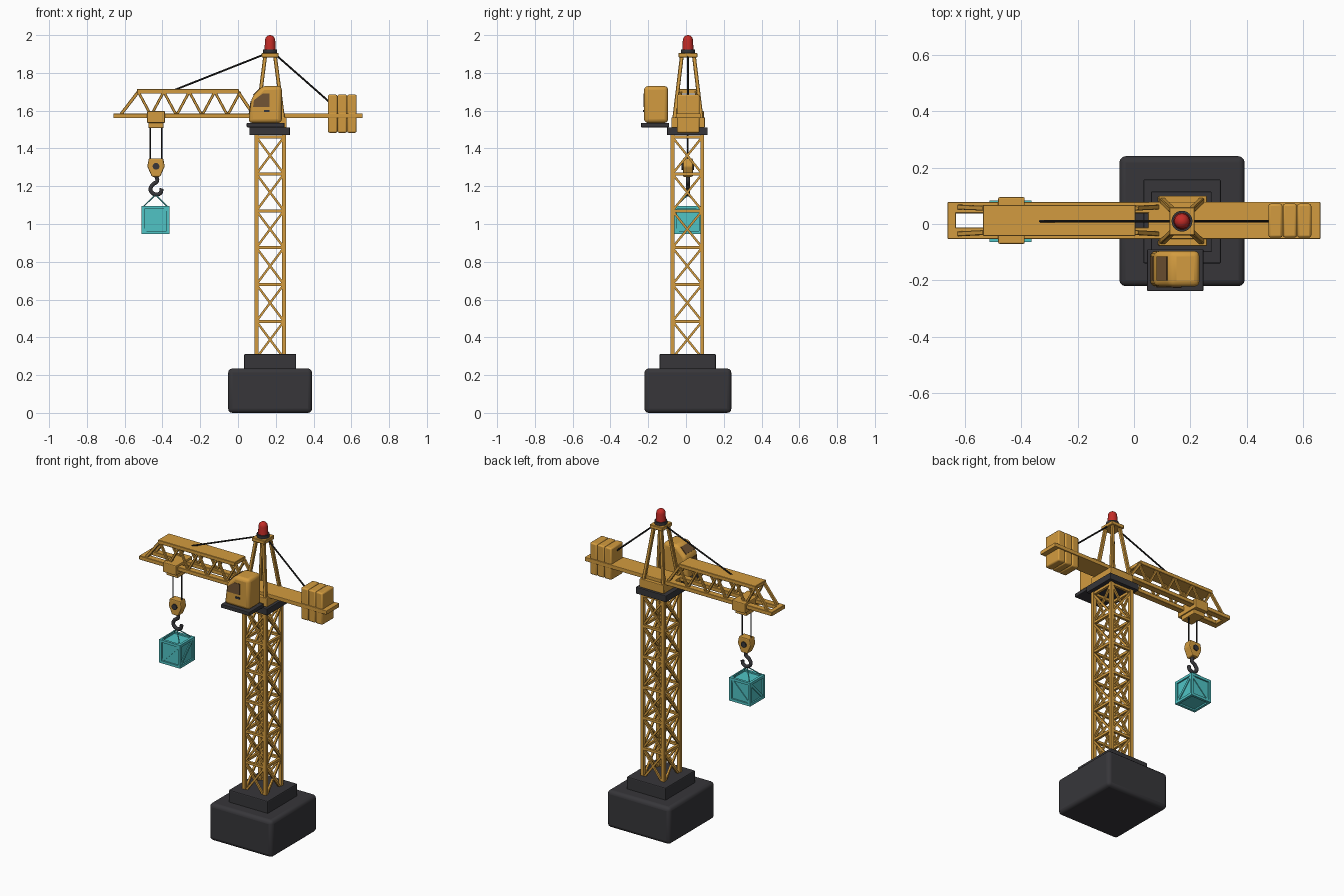
import bpy, bmesh, math
from mathutils import Vector, Matrix

if "Cube" in bpy.data.objects:
    bpy.data.objects.remove(bpy.data.objects["Cube"], do_unlink=True)


def material(name, rgb):
    m = bpy.data.materials.new(name)
    m.use_nodes = True
    m.diffuse_color = (*rgb, 1)
    m.node_tree.nodes["Principled BSDF"].inputs["Base Color"].default_value = (*rgb, 1)
    return m


YELLOW = material("crane yellow", (0.65, 0.33, 0.05))
DARK = material("dark grey", (0.038, 0.037, 0.042))
BLACK = material("cable black", (0.02, 0.019, 0.018))
GLASS = material("brown glass", (0.17, 0.09, 0.035))
TEAL = material("crate teal", (0.08, 0.55, 0.56))
RED = material("lamp red", (0.55, 0.025, 0.02))

CX, CY = 0.17, 0.01   # mast axis


class Part:
    """Collects simple solids into one named object."""

    def __init__(self, name, mat):
        self.name, self.mat, self.bm = name, mat, bmesh.new()

    def box(self, x, y, z):
        size = Vector((x[1] - x[0], y[1] - y[0], z[1] - z[0]))
        mid = Vector((sum(x), sum(y), sum(z))) / 2
        bmesh.ops.create_cube(self.bm, size=1, matrix=Matrix.Translation(mid) @ Matrix.Diagonal((*size, 1)))
        return self

    def beam(self, a, b, w, t=None, sides=4):
        a, b = Vector(a), Vector(b)
        d = (b - a).normalized()
        ref = Vector((0, 1, 0)) if abs(d.y) < 0.7 else Vector((1, 0, 0))
        u = (ref - d * ref.dot(d)).normalized()
        m = Matrix((u, d.cross(u), d)).transposed().to_4x4()
        m.translation = (a + b) / 2
        length = (b - a).length
        if sides == 4:
            bmesh.ops.create_cube(self.bm, size=1, matrix=m @ Matrix.Diagonal((w, t or w, length, 1)))
        else:
            bmesh.ops.create_cone(self.bm, cap_ends=True, segments=sides, radius1=w / 2,
                                  radius2=w / 2, depth=length, matrix=m)
        return self

    def prism(self, profile, y0, y1):
        f = self.bm.faces.new([self.bm.verts.new((x, y0, z)) for x, z in profile])
        new = bmesh.ops.extrude_face_region(self.bm, geom=[f])["geom"]
        bmesh.ops.translate(self.bm, vec=(0, y1 - y0, 0),
                            verts=[v for v in new if isinstance(v, bmesh.types.BMVert)])
        return self

    def lathe(self, profile, center, steps=24):
        vs = [self.bm.verts.new((center[0] + r, center[1], z)) for r, z in profile]
        es = [self.bm.edges.new(p) for p in zip(vs, vs[1:])]
        bmesh.ops.spin(self.bm, geom=vs + es, cent=(*center, 0), axis=(0, 0, 1),
                       angle=math.tau, steps=steps)
        bmesh.ops.remove_doubles(self.bm, verts=self.bm.verts, dist=0.0003)
        return self

    def finish(self, bevel=0.0, segments=2, smooth=False):
        bmesh.ops.recalc_face_normals(self.bm, faces=self.bm.faces)
        mesh = bpy.data.meshes.new(self.name)
        self.bm.to_mesh(mesh)
        self.bm.free()
        mesh.materials.append(self.mat)
        ob = bpy.data.objects.new(self.name, mesh)
        bpy.context.collection.objects.link(ob)
        if bevel:
            mod = ob.modifiers.new("Bevel", "BEVEL")
            mod.width, mod.segments = bevel, segments
        if smooth:
            bpy.ops.object.select_all(action="DESELECT")
            ob.select_set(True)
            bpy.context.view_layer.objects.active = ob
            bpy.ops.object.shade_smooth_by_angle(angle=math.radians(40))
        return ob


# Concrete base
Part("base_block", DARK).box((-0.052, 0.392), (-0.22, 0.24), (0, 0.235)).finish(0.022, 3, True)
Part("base_step", DARK).box((0.033, 0.308), (-0.14, 0.158), (0.22, 0.312)).finish(0.006)

# Lattice mast: four legs, rungs and crossed braces on every side
mast = Part("mast", YELLOW)
HALF, BOTTOM, BAY, BAYS = 0.073, 0.29, 0.195, 6
corners = [(CX + sx * HALF, CY - 0.003 + sy * (HALF + 0.006)) for sx, sy in ((-1, -1), (1, -1), (1, 1), (-1, 1))]
for i, a in enumerate(corners):
    b = corners[(i + 1) % 4]
    mast.beam((*a, 0.3), (*a, 1.48), 0.021)
    for k in range(BAYS):
        z0, z1 = BOTTOM + k * BAY, BOTTOM + (k + 1) * BAY
        mast.beam((*a, z1), (*b, z1), 0.016)
        mast.beam((*a, z0), (*b, z1), 0.012)
        mast.beam((*b, z0), (*a, z1), 0.012)
mast.finish()

# Slewing platform and cab floor
Part("slewing_ring", DARK).box((0.06, 0.275), (-0.1, 0.115), (1.47, 1.512)).finish(0.004)
Part("turntable", YELLOW).box((0.088, 0.258), (-0.078, 0.1), (1.51, 1.565)).finish(0.004)
Part("cab_floor", DARK).box((0.046, 0.246), (-0.238, -0.09), (1.512, 1.536)).finish(0.004)

# Operator cab with window plates and a door handle
cab = [(0.055, 1.535), (0.232, 1.535), (0.232, 1.73), (0.13, 1.73), (0.072, 1.67)]
Part("cab", YELLOW).prism(cab, -0.222, -0.095).finish(0.02, 3, True)
side_window = [(0.08, 1.62), (0.168, 1.62), (0.168, 1.69), (0.13, 1.69), (0.084, 1.655)]
windows = Part("cab_windows", GLASS).prism(side_window, -0.225, -0.218)
windows.beam((0.082, -0.158, 1.682), (0.118, -0.158, 1.719), 0.085, 0.007)
windows.beam((0.06, -0.158, 1.585), (0.07, -0.158, 1.65), 0.085, 0.007)
windows.finish()
Part("door_handle", DARK).box((0.138, 0.168), (-0.227, -0.22), (1.592, 1.604)).finish()

# Jib: two rails, tip bar, top plate and zigzag sides
Y0, Y1 = -0.053, 0.078
jib = Part("jib", YELLOW)
jib.box((-0.66, 0.1), (Y0, Y0 + 0.04), (1.56, 1.585))
jib.box((-0.66, 0.1), (Y1 - 0.04, Y1), (1.56, 1.585))
jib.box((-0.66, -0.63), (Y0, Y1), (1.56, 1.585))
jib.box((-0.535, 0.005), (-0.042, 0.068), (1.69, 1.714))
STEP = 0.135
for low, high in ((Y0 + 0.018, -0.03), (Y1 - 0.018, 0.056)):
    jib.beam((-0.62, low, 1.58), (-0.528, high, 1.7), 0.017)
    for k in range(4):
        x = -0.528 + k * STEP
        jib.beam((x, high, 1.7), (x + STEP / 2, low, 1.575), 0.014)
        jib.beam((x + STEP / 2, low, 1.575), (x + STEP, high, 1.7), 0.014)
    jib.beam((0, high, 1.7), (0.085, low, 1.575), 0.017)
jib.finish(0.002, 1)

# Counter jib and its three weights
Part("counter_jib", YELLOW).box((0.05, 0.66), (Y0, Y1), (1.56, 1.585)).finish(0.003)
for k in range(3):
    x = 0.476 + k * 0.051
    Part(f"counterweight_{k + 1}", YELLOW).box((x, x + 0.05), (-0.048, 0.072), (1.483, 1.685)).finish(0.008, 2, True)

# Tower head: four leaning legs, cap plate, lamp socket and lamp
head = Part("tower_head", YELLOW)
for sx in (-1, 1):
    for sy in (-1, 1):
        head.beam((CX + sx * 0.075, CY + sy * 0.078, 1.51), (CX + sx * 0.026, CY + sy * 0.032, 1.89), 0.02)
head.box((CX - 0.045, CX + 0.045), (CY - 0.05, CY + 0.05), (1.882, 1.906))
head.finish(0.003, 1)
Part("lamp_socket", DARK).lathe([(0, 1.9), (0.037, 1.9), (0.037, 1.925), (0, 1.925)], (CX, CY)).finish(smooth=True)
dome = [(0.027 * math.cos(t * math.pi / 12), 1.972 + 0.028 * math.sin(t * math.pi / 12)) for t in range(7)]
Part("warning_lamp", RED).lathe([(0, 1.92), (0.03, 1.92)] + dome, (CX, CY)).finish(smooth=True)

# Stay cables and hoist cables
cables = Part("cables", BLACK)
cables.beam((0.145, CY, 1.9), (-0.335, CY, 1.71), 0.01, sides=8)
cables.beam((0.195, CY, 1.9), (0.485, CY, 1.645), 0.01, sides=8)
HX = -0.434
for s in (-1, 1):
    cables.beam((HX + s * 0.031, CY, 1.52), (HX + s * 0.031, CY, 1.31), 0.008, sides=8)
cables.finish(smooth=True)

# Trolley
trolley = Part("trolley", YELLOW)
trolley.box((HX - 0.047, HX + 0.047), (-0.07, 0.095), (1.535, 1.598))
trolley.box((HX - 0.04, HX + 0.04), (-0.045, 0.07), (1.508, 1.54))
trolley.finish(0.005)

# Hook block with its axle
block = [(-0.022, 1.25), (0.022, 1.25), (0.046, 1.305), (0.038, 1.348), (-0.038, 1.348), (-0.046, 1.305)]
Part("hook_block", YELLOW).prism([(HX + x, z) for x, z in block], CY - 0.026, CY + 0.026).finish(0.006, 2)
Part("hook_axle", DARK).beam((HX, CY - 0.033, 1.305), (HX, CY + 0.033, 1.305), 0.036, sides=16).finish(smooth=True)

# Hook, swept along a smooth path
path = [(0, 1.255), (0.006, 1.228), (-0.018, 1.208), (-0.029, 1.18), (-0.008, 1.158), (0.022, 1.163), (0.03, 1.188)]
curve = bpy.data.curves.new("hook", "CURVE")
curve.dimensions = "3D"
curve.bevel_depth, curve.bevel_resolution, curve.use_fill_caps = 0.011, 3, True
spline = curve.splines.new("BEZIER")
spline.bezier_points.add(len(path) - 1)
for p, (x, z) in zip(spline.bezier_points, path):
    p.co = (HX + x, CY, z)
    p.handle_left_type = p.handle_right_type = "AUTO"
spline.resolution_u = 5
curve.materials.append(DARK)
bpy.context.collection.objects.link(bpy.data.objects.new("hook", curve))

# Crate: recessed panels, edge frame and a diagonal plank on each side
R, CZ, W = 0.074, 1.022, 0.016
mid = Vector((HX - 0.003, CY, CZ))
crate = Part("crate", TEAL)
N = R - 0.009
crate.box((mid.x - N, mid.x + N), (mid.y - N, mid.y + N), (CZ - N, CZ + N))
E = R - W / 2
for axis in range(3):
    u, v = (axis + 1) % 3, (axis + 2) % 3
    for su in (-1, 1):
        for sv in (-1, 1):
            a = Vector((0, 0, 0))
            a[u], a[v] = su * E, sv * E
            b = a.copy()
            a[axis], b[axis] = -R, R
            crate.beam(mid + a, mid + b, W)
for s in (-1, 1):
    crate.beam(mid + Vector((-E, s * N, -E)), mid + Vector((E, s * N, E)), 0.01, 0.016)
    crate.beam(mid + Vector((s * N, -E, -E)), mid + Vector((s * N, E, E)), 0.01, 0.016)
crate.finish()

# Slings from the crate corners to the hook
slings = Part("slings", TEAL)
for sx in (-1, 1):
    for sy in (-1, 1):
        slings.beam(mid + Vector((sx * 0.06, sy * 0.06, R)), (HX - 0.003, CY, 1.155), 0.007, sides=6)
slings.finish()
